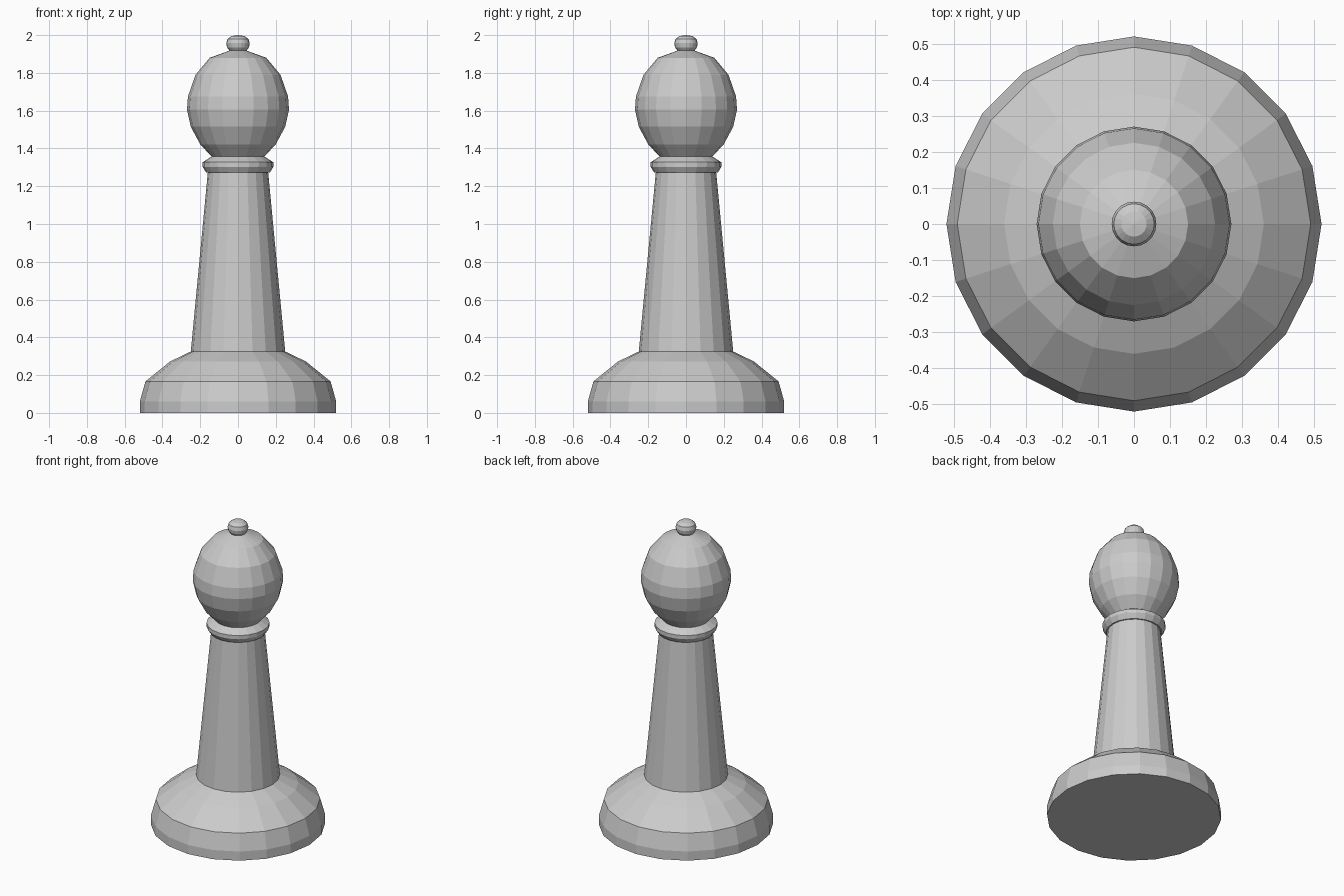
import bpy
import bmesh
from math import cos, sin, tau

if "Cube" in bpy.data.objects:
    bpy.data.objects.remove(bpy.data.objects["Cube"])

SIDES = 20


def lathe(name, profile):
    """Revolve (radius, z) points around z with flat facets."""
    bm = bmesh.new()
    rings = []
    for r, z in profile:
        if r == 0:
            rings.append([bm.verts.new((0, 0, z))] * SIDES)
        else:
            rings.append([bm.verts.new((r * cos(tau * i / SIDES), r * sin(tau * i / SIDES), z))
                          for i in range(SIDES)])
    for low, high in zip(rings, rings[1:]):
        for i in range(SIDES):
            j = (i + 1) % SIDES
            corners = list(dict.fromkeys((low[i], low[j], high[j], high[i])))
            bm.faces.new(corners)
    bmesh.ops.recalc_face_normals(bm, faces=bm.faces)
    mesh = bpy.data.meshes.new(name)
    bm.to_mesh(mesh)
    bm.free()
    obj = bpy.data.objects.new(name, mesh)
    bpy.context.collection.objects.link(obj)
    return obj


# Wide foot with sloping shoulder
base = lathe("base", [(0, 0), (0.52, 0), (0.52, 0.06), (0.49, 0.167),
                      (0.36, 0.272), (0.25, 0.325)])

# Tapered shaft
column = lathe("column", [(0.25, 0.325), (0.16, 1.272)])

# Neck ring
collar = lathe("collar", [(0.16, 1.272), (0.168, 1.272), (0.188, 1.303),
                          (0.188, 1.327), (0.14, 1.357)])

# Rounded head
head = lathe("head", [(0.14, 1.357), (0.20, 1.422), (0.25, 1.515), (0.27, 1.605),
                      (0.265, 1.675), (0.225, 1.79), (0.15, 1.88), (0.045, 1.918)])

# Small squashed ball on top
finial = lathe("finial", [(0.045, 1.918), (0.058, 1.935), (0.062, 1.957),
                          (0.056, 1.979), (0.035, 1.995), (0, 2.0)])

# Make every outer surface face away from the axis
for part in (column, collar, head, finial, base):
    bm = bmesh.new()
    bm.from_mesh(part.data)
    bm.normal_update()
    facing = sum(f.normal.xy.dot(f.calc_center_median().xy) for f in bm.faces)
    if facing < 0:
        bmesh.ops.reverse_faces(bm, faces=bm.faces)
    bm.to_mesh(part.data)
    bm.free()
